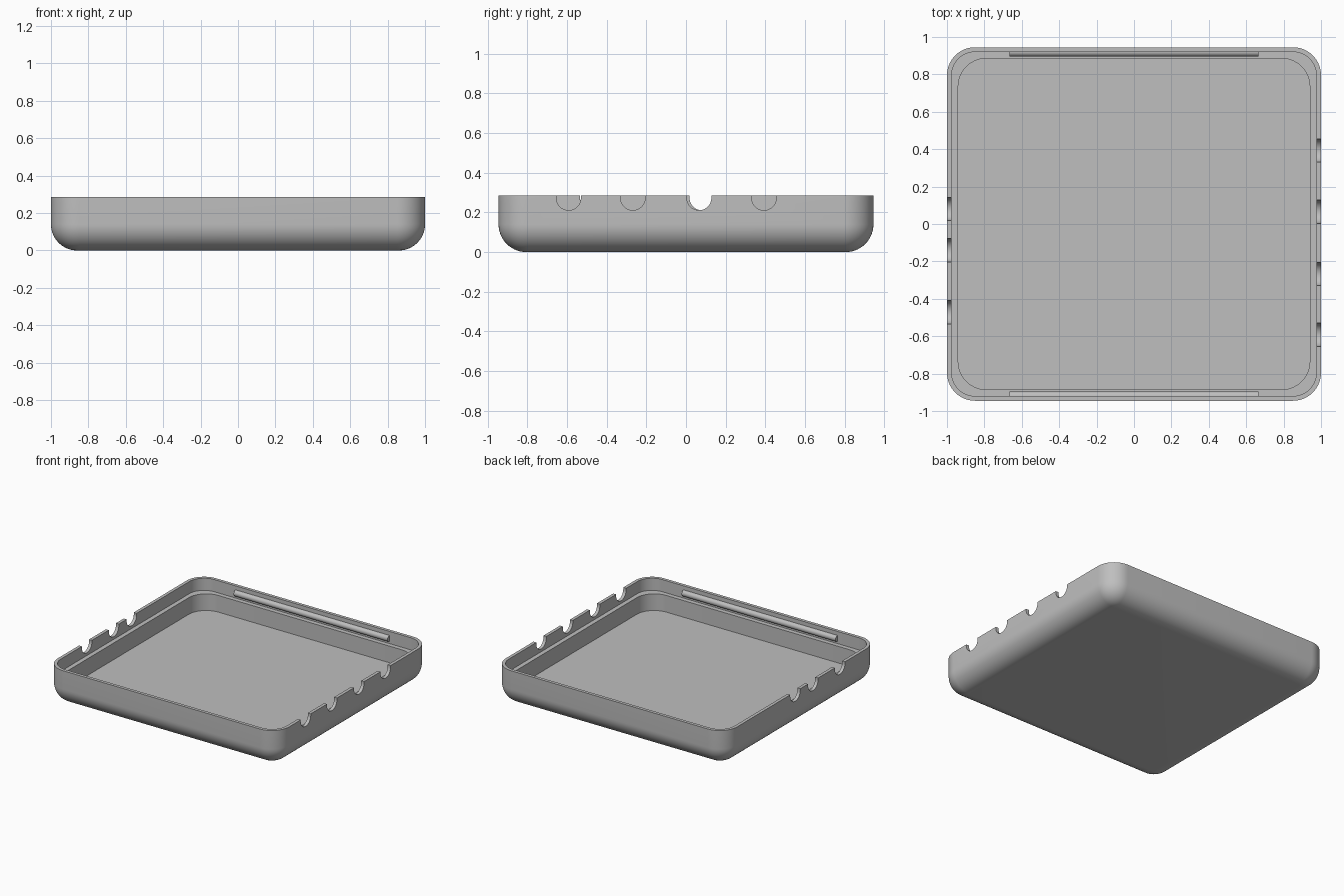
import bpy, bmesh
from math import sin, cos, pi, radians

cube = bpy.data.objects.get("Cube")
if cube:
    bpy.data.objects.remove(cube, do_unlink=True)

HALF_X, HALF_Y, TOP = 1.0, 0.945, 0.285
FILLET, CORNER = 0.14, 0.15
LIP, WALL = 0.025, 0.06          # thickness of rim and of lower wall
LEDGE_Z, FLOOR_Z = 0.19, 0.06

grey = bpy.data.materials.new("plain grey")
grey.use_nodes = True
colour = (0.52, 0.52, 0.52, 1)
grey.diffuse_color = colour
grey.node_tree.nodes["Principled BSDF"].inputs["Base Color"].default_value = colour


def make_object(name, bm):
    bmesh.ops.recalc_face_normals(bm, faces=bm.faces[:])
    mesh = bpy.data.meshes.new(name)
    bm.to_mesh(mesh)
    bm.free()
    mesh.materials.append(grey)
    obj = bpy.data.objects.new(name, mesh)
    bpy.context.collection.objects.link(obj)
    return obj


def activate(obj):
    bpy.ops.object.select_all(action='DESELECT')
    obj.select_set(True)
    bpy.context.view_layer.objects.active = obj


def ring(bm, inset, z, radius, steps=14):
    """Rounded rectangle of vertices, inset from the outer outline."""
    verts = []
    for q, (sx, sy) in enumerate([(1, 1), (-1, 1), (-1, -1), (1, -1)]):
        cx, cy = sx * (HALF_X - inset - radius), sy * (HALF_Y - inset - radius)
        for i in range(steps + 1):
            a = (q + i / steps) * pi / 2
            verts.append(bm.verts.new((cx + radius * cos(a), cy + radius * sin(a), z)))
    return verts


def extrude_profile(name, outline, place, near, far):
    """Prism of a 2D outline between two stations."""
    bm = bmesh.new()
    ends = [[bm.verts.new(place(s, u, v)) for u, v in outline] for s in (near, far)]
    bm.faces.new(ends[0])
    bm.faces.new(ends[1])
    n = len(outline)
    for i in range(n):
        j = (i + 1) % n
        bm.faces.new((ends[0][i], ends[0][j], ends[1][j], ends[1][i]))
    return make_object(name, bm)


# Tray shell: rounded bottom, rim, stepped ledge, cavity floor
profile = []
for i in range(15):
    a = i / 14 * pi / 2
    inset = FILLET * (1 - sin(a))
    profile.append((inset, FILLET * (1 - cos(a)), CORNER - inset))
profile += [(0, TOP, CORNER), (LIP, TOP, CORNER - LIP), (LIP, LEDGE_Z, CORNER - LIP),
            (WALL, LEDGE_Z, CORNER), (WALL, FLOOR_Z, CORNER)]
bm = bmesh.new()
rings = [ring(bm, *p) for p in profile]
for low, high in zip(rings, rings[1:]):
    for i in range(len(low)):
        j = (i + 1) % len(low)
        bm.faces.new((low[i], low[j], high[j], high[i]))
bm.faces.new(rings[0])
bm.faces.new(rings[-1])
tray = make_object("tray", bm)

# Round-bottomed cable notches through the side rims
R, NOTCH_Z = 0.062, 0.273
notch = [(-R, TOP + 0.1)]
notch += [(R * cos(pi + i / 24 * pi), NOTCH_Z + R * sin(pi + i / 24 * pi)) for i in range(25)]
notch += [(R, TOP + 0.1)]
for side, centres in ((1, (-0.592, -0.268, 0.066, 0.393)), (-1, (-0.472, -0.14, 0.08))):
    for c in centres:
        cutter = extrude_profile("notch_cutter", notch, lambda s, u, v: (s, c + u, v),
                                 side * 0.95, side * 1.1)
        cutter.hide_render = True
        cut = tray.modifiers.new("notch", 'BOOLEAN')
        cut.operation, cut.solver, cut.object = 'DIFFERENCE', 'EXACT', cutter
        activate(tray)
        bpy.ops.object.modifier_apply(modifier=cut.name)
        bpy.data.objects.remove(cutter, do_unlink=True)
activate(tray)
bpy.ops.object.shade_smooth_by_angle(angle=radians(30))

# Half-round snap ridges inside the front and back rims
RIDGE_R, RIDGE_Z = 0.024, 0.23
half_round = [(RIDGE_R * sin(i / 16 * pi), RIDGE_R * cos(i / 16 * pi)) for i in range(17)]
for name, side in (("front_snap_ridge", -1), ("back_snap_ridge", 1)):
    ridge = extrude_profile(name, half_round,
                            lambda s, u, v: (s, side * (HALF_Y - LIP - u), RIDGE_Z + v),
                            -0.665, 0.665)
    activate(ridge)
    bpy.ops.object.shade_smooth_by_angle(angle=radians(30))
